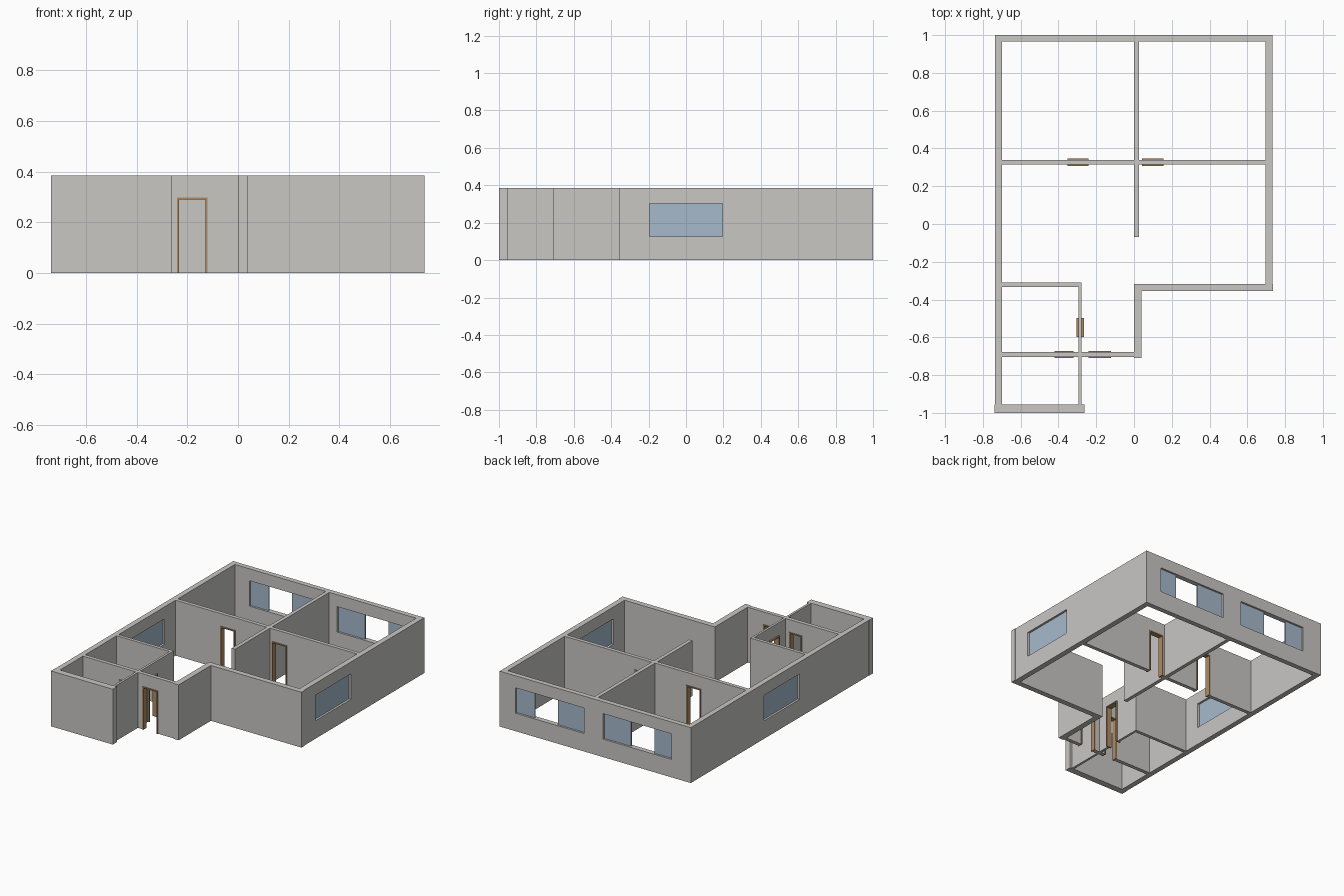
import bpy
import bmesh
from mathutils import Matrix, Vector

cube = bpy.data.objects.get("Cube")
if cube:
    bpy.data.objects.remove(cube, do_unlink=True)

HEIGHT = 0.385
SILL, LINTEL = 0.125, 0.302
DOOR_TOP = 0.298
JAMB, FRAME_DEPTH = 0.008, 0.038


def material(name, rgb):
    mat = bpy.data.materials.new(name)
    mat.use_nodes = True
    colour = (*rgb, 1)
    mat.diffuse_color = colour
    mat.node_tree.nodes["Principled BSDF"].inputs["Base Color"].default_value = colour
    return mat


PLASTER = material("warm grey plaster", (0.58, 0.57, 0.55))
GLASS = material("pale blue glass", (0.38, 0.49, 0.60))
WOOD = material("tan wood", (0.42, 0.26, 0.13))


def finish(name, bm, mat):
    bmesh.ops.recalc_face_normals(bm, faces=bm.faces)
    mesh = bpy.data.meshes.new(name)
    bm.to_mesh(mesh)
    bm.free()
    mesh.materials.append(mat)
    obj = bpy.data.objects.new(name, mesh)
    bpy.context.collection.objects.link(obj)
    return obj


def add_box(bm, x, y, z):
    centre = Vector((sum(x) / 2, sum(y) / 2, sum(z) / 2))
    size = Vector((x[1] - x[0], y[1] - y[0], z[1] - z[0]))
    bmesh.ops.create_cube(bm, size=1, matrix=Matrix.Translation(centre) @ Matrix.Diagonal(size.to_4d()))


def box(name, x, y, z, mat):
    bm = bmesh.new()
    add_box(bm, x, y, z)
    return finish(name, bm, mat)


def oriented(along_x, run, across):
    """Return x and y spans for a part running along one axis."""
    return (run, across) if along_x else (across, run)


def door_frame(name, along_x, run, middle):
    # U-shaped profile extruded through the wall
    a, b = run
    outline = [(a, 0), (a, DOOR_TOP), (b, DOOR_TOP), (b, 0),
               (b - JAMB, 0), (b - JAMB, DOOR_TOP - JAMB),
               (a + JAMB, DOOR_TOP - JAMB), (a + JAMB, 0)]
    near = middle - FRAME_DEPTH / 2
    bm = bmesh.new()
    verts = [bm.verts.new((s, near, z) if along_x else (near, s, z)) for s, z in outline]
    face = bm.faces.new(verts)
    moved = bmesh.ops.extrude_face_region(bm, geom=[face])["geom"]
    shift = (0, FRAME_DEPTH, 0) if along_x else (FRAME_DEPTH, 0, 0)
    bmesh.ops.translate(bm, vec=shift, verts=[v for v in moved if isinstance(v, bmesh.types.BMVert)])
    finish(name, bm, WOOD)


def wall(name, x, y, doors=(), windows=()):
    """Wall with doors (runs) and windows (run, list of glass runs)."""
    along_x = x[1] - x[0] > y[1] - y[0]
    across = y if along_x else x
    middle = sum(across) / 2
    obj = box(name, x, y, (0, HEIGHT), PLASTER)
    if not doors and not windows:
        return
    through = (across[0] - 0.1, across[1] + 0.1)
    bm = bmesh.new()
    for run in doors:
        add_box(bm, *oriented(along_x, run, through), (-0.1, DOOR_TOP))
    for run, _ in windows:
        add_box(bm, *oriented(along_x, run, through), (SILL, LINTEL))
    cutter = finish(name + "_cutter", bm, PLASTER)
    cutter.hide_render = True
    cut = obj.modifiers.new("openings", "BOOLEAN")
    cut.operation = "DIFFERENCE"
    cut.solver = "EXACT"
    cut.object = cutter
    bpy.context.view_layer.objects.active = obj
    bpy.ops.object.modifier_apply(modifier=cut.name)
    bpy.data.objects.remove(cutter, do_unlink=True)
    for i, run in enumerate(doors, 1):
        door_frame(f"{name}_door_frame_{i}", along_x, run, middle)
    panes = [pane for _, glass in windows for pane in glass]
    for i, pane in enumerate(panes, 1):
        spans = oriented(along_x, pane, (middle - 0.004, middle + 0.004))
        box(f"{name}_pane_{i}", *spans, (SILL, LINTEL), GLASS)


# Outer walls; the rear windows stand half open in the middle
side = (-0.195, 0.195)
rear = []
for sign in (-1, 1):
    def run(a, b):
        return tuple(sorted((0.012 + sign * a, 0.012 + sign * b)))
    rear.append((run(0.074, 0.60), [run(0.074, 0.28), run(0.46, 0.60)]))
wall("rear_wall", (-0.737, 0.733), (0.965, 1.0), windows=rear)
wall("right_wall", (-0.737, -0.70), (-0.955, 0.965), windows=[(side, [side])])
wall("left_wall", (0.695, 0.733), (-0.317, 0.965), windows=[(side, [side])])
wall("front_left_wall", (0.04, 0.737), (-0.355, -0.317))
wall("entrance_side_wall", (0.0, 0.04), (-0.71, -0.317))
wall("front_right_wall", (-0.739, -0.263), (-1.0, -0.955))

# Inner walls
wall("cross_wall", (-0.70, 0.695), (0.314, 0.34), doors=[(-0.353, -0.241), (0.042, 0.156)])
wall("rear_divider", (0.0, 0.026), (0.34, 0.965))
wall("hall_divider", (0.0, 0.026), (-0.07, 0.314))
wall("entrance_wall", (-0.70, 0.0), (-0.704, -0.677), doors=[(-0.42, -0.321), (-0.24, -0.121)])
wall("small_room_rear_wall", (-0.70, -0.277), (-0.333, -0.31))
wall("small_room_side_wall", (-0.293, -0.277), (-0.677, -0.333), doors=[(-0.597, -0.497)])
wall("store_side_wall", (-0.293, -0.277), (-0.955, -0.704))
